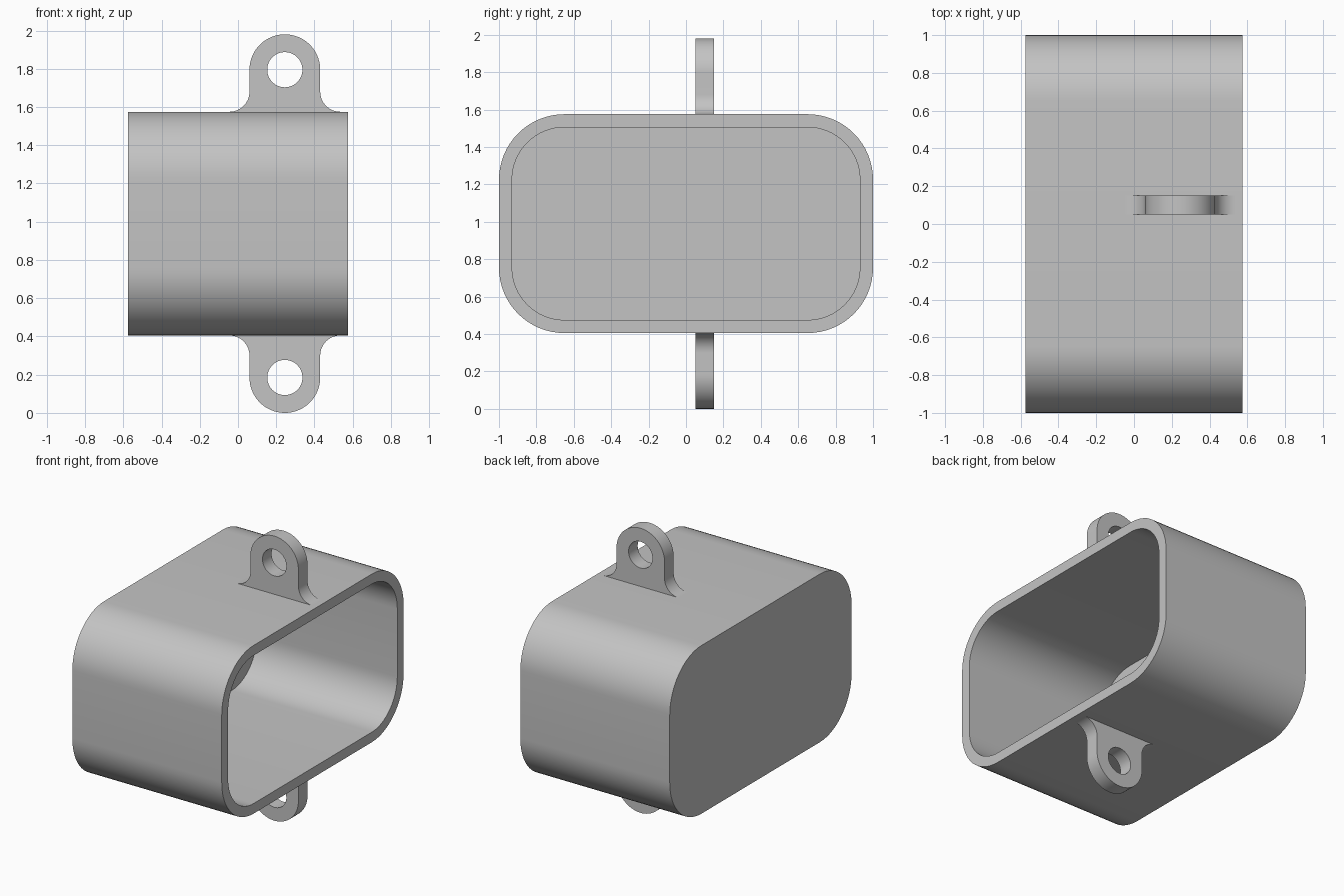
import bpy, bmesh
from math import pi, cos, sin, radians

cube = bpy.data.objects.get("Cube")
if cube:
    bpy.data.objects.remove(cube, do_unlink=True)

MID_Z = 0.99                      # height of the symmetry plane
HALF_X, HALF_Y, HALF_Z = 0.575, 1.0, 0.585
CORNER, WALL = 0.35, 0.07

grey = bpy.data.materials.new("plain grey")
grey.use_nodes = True
colour = (0.55, 0.55, 0.55, 1)
grey.diffuse_color = colour
grey.node_tree.nodes["Principled BSDF"].inputs["Base Color"].default_value = colour


def arc(cx, cy, r, start, end, steps=16):
    """Points along a circular arc, angles in degrees."""
    angles = [radians(start + (end - start) * i / steps) for i in range(steps + 1)]
    return [(cx + r * cos(a), cy + r * sin(a)) for a in angles]


def rounded_rect(inset):
    """Rounded outline in the YZ plane, drawn inwards by inset."""
    y, z = HALF_Y - CORNER, HALF_Z - CORNER
    points = []
    for k, (sy, sz) in enumerate([(1, 1), (-1, 1), (-1, -1), (1, -1)]):
        points += arc(sy * y, sz * z, CORNER - inset, 90 * k, 90 * k + 90)
    return points


def add_object(name, mesh):
    mesh.materials.clear()
    mesh.materials.append(grey)
    obj = bpy.data.objects.new(name, mesh)
    bpy.context.collection.objects.link(obj)
    return obj


# Hollow box, open towards +x: outer shell, rim, inner wall and floor
bm = bmesh.new()
loops = []
for x, inset in [(-HALF_X, 0), (HALF_X, 0), (HALF_X, WALL), (WALL - HALF_X, WALL)]:
    loops.append([bm.verts.new((x, y, z + MID_Z)) for y, z in rounded_rect(inset)])
for a, b in zip(loops, loops[1:]):
    for i in range(len(a)):
        j = (i + 1) % len(a)
        bm.faces.new((a[i], a[j], b[j], b[i]))
bm.faces.new(loops[0])
bm.faces.new(loops[-1])
bmesh.ops.recalc_face_normals(bm, faces=bm.faces)
box_mesh = bpy.data.meshes.new("open_box")
bm.to_mesh(box_mesh)
bm.free()
parts = [add_object("open_box", box_mesh)]

# Mounting lug profile: round head, straight sides, flared foot, round hole
HEAD, HOLE, FLARE, FOOT, SINK = 0.185, 0.092, 0.105, -0.22, 0.02
side, base = HEAD + FLARE, FOOT + FLARE
outline = arc(0, 0, HEAD, 0, 180, 40)
outline += arc(-side, base, FLARE, 0, -90)
outline += [(-side, FOOT - SINK), (side, FOOT - SINK)]
outline += arc(side, base, FLARE, 270, 180)
hole = arc(0, 0, HOLE, 0, 360, 48)[:-1]

curve = bpy.data.curves.new("lug_profile", "CURVE")
curve.dimensions = "2D"
curve.fill_mode = "BOTH"
curve.extrude = 0.05
for points in (outline, hole):
    spline = curve.splines.new("POLY")
    spline.points.add(len(points) - 1)
    for p, (x, y) in zip(spline.points, points):
        p.co = (x, y, 0, 1)
    spline.use_cyclic_u = True

helper = bpy.data.objects.new("lug_helper", curve)
bpy.context.collection.objects.link(helper)
bpy.context.view_layer.update()
evaluated = helper.evaluated_get(bpy.context.evaluated_depsgraph_get())
lug_mesh = bpy.data.meshes.new_from_object(evaluated)
bpy.data.objects.remove(helper, do_unlink=True)

bm = bmesh.new()
bm.from_mesh(lug_mesh)
bmesh.ops.remove_doubles(bm, verts=bm.verts, dist=0.0005)
bmesh.ops.recalc_face_normals(bm, faces=bm.faces)
bm.to_mesh(lug_mesh)
bm.free()

# Upper and lower lugs, mirrored about the middle of the box
for name, sign in (("upper_lug", 1), ("lower_lug", -1)):
    lug = add_object(name, lug_mesh.copy())
    lug.location = (0.245, 0.1, MID_Z + sign * (HALF_Z - FOOT))
    lug.rotation_euler.x = sign * pi / 2
    parts.append(lug)

# Smooth the curved walls, keep the edges crisp
bpy.ops.object.select_all(action="DESELECT")
for obj in parts:
    obj.select_set(True)
bpy.context.view_layer.objects.active = parts[0]
bpy.ops.object.shade_smooth_by_angle(angle=radians(30))
